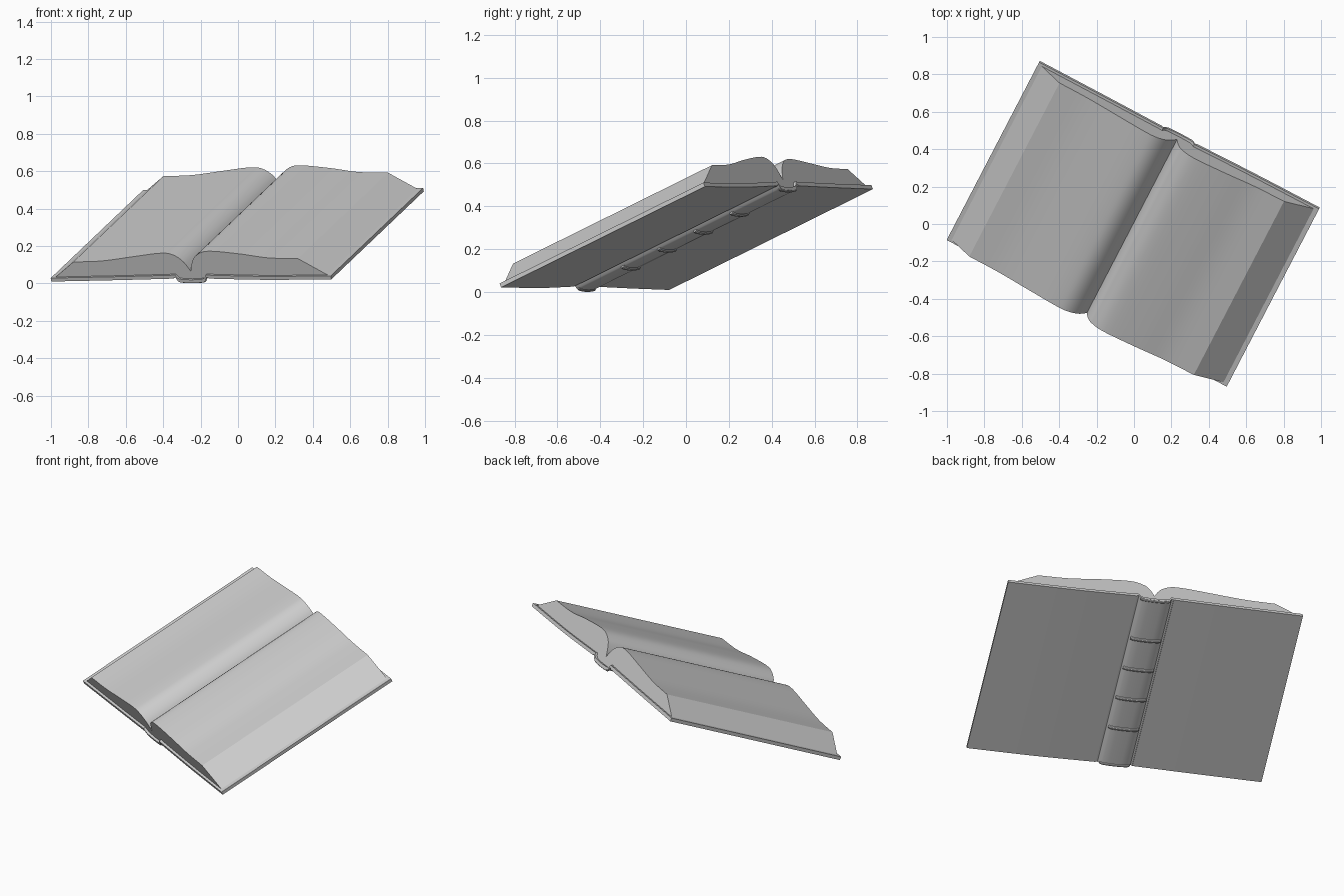
import bpy
from mathutils import Matrix, Vector

if "Cube" in bpy.data.objects:
    bpy.data.objects.remove(bpy.data.objects["Cube"])

# Book frame: a = across the covers, b = along the spine, c = up off the covers
A = Vector((0.887, -0.461, 0)).normalized()
B = Vector((0.423, 0.812, 0.402))
B = (B - A * B.dot(A)).normalized()
C = A.cross(B)
FRAME = Matrix((A, B, C)).transposed().to_4x4()
FRAME.translation = (-0.25, -0.472, 0.02)
LENGTH = 1.17


def smooth(ob, angle=0.5):
    bpy.ops.object.select_all(action='DESELECT')
    ob.select_set(True)
    bpy.context.view_layer.objects.active = ob
    bpy.ops.object.shade_smooth_by_angle(angle=angle)


def spline(pts, steps=5):
    """Catmull-Rom curve through 2D points."""
    p = [Vector(q) for q in pts]
    p = [p[0] * 2 - p[1]] + p + [p[-1] * 2 - p[-2]]
    out = []
    for i in range(1, len(p) - 2):
        p0, p1, p2, p3 = p[i - 1:i + 3]
        for k in range(steps):
            t = k / steps
            out.append((p1 * 2 + (p2 - p0) * t + (p0 * 2 - p1 * 5 + p2 * 4 - p3) * t * t
                        + (p1 * 3 - p0 - p2 * 3 + p3) * t ** 3) / 2)
    return out + [p[-2]]


def extrude(name, profile, b0, b1):
    """Closed (a, c) profile, listed clockwise, run along the spine."""
    n = len(profile)
    verts = [(p[0], b, p[1]) for b in (b0, b1) for p in profile]
    faces = [(i, i + n, (i + 1) % n + n, (i + 1) % n) for i in range(n)]
    faces += [tuple(range(n)), tuple(range(2 * n - 1, n - 1, -1))]
    me = bpy.data.meshes.new(name)
    me.from_pydata(verts, [], faces)
    ob = bpy.data.objects.new(name, me)
    bpy.context.collection.objects.link(ob)
    ob.matrix_world = FRAME
    smooth(ob)
    return ob


def ribbon(bottom, thick):
    """Thicken an (a, c) line upward into a closed profile."""
    return [(x, z + thick) for x, z in bottom] + [(x, z) for x, z in reversed(bottom)]


def rib(name, path, b, radius):
    """Round cord laid across the spine."""
    cu = bpy.data.curves.new(name, 'CURVE')
    cu.dimensions = '3D'
    cu.bevel_depth = radius
    cu.bevel_resolution = 3
    cu.use_fill_caps = True
    sp = cu.splines.new('POLY')
    sp.points.add(len(path) - 1)
    for pt, (x, z) in zip(sp.points, path):
        pt.co = (x, b, z, 1)
    ob = bpy.data.objects.new(name, cu)
    bpy.context.collection.objects.link(ob)
    ob.matrix_world = FRAME
    bpy.ops.object.select_all(action='DESELECT')
    ob.select_set(True)
    bpy.context.view_layer.objects.active = ob
    bpy.ops.object.convert(target='MESH')
    smooth(bpy.context.object)


# Cover boards, gently bowed
extrude("left_board", ribbon(spline([(-0.845, -0.011), (-0.45, -0.003), (-0.105, 0.006)]), 0.02), 0, LENGTH)
extrude("right_board", ribbon(spline([(0.105, 0.006), (0.45, -0.001), (0.845, 0.002)]), 0.02), 0, LENGTH)

# Spine with hinge folds on both sides
half = [(-0.11, 0.01), (-0.094, 0.012), (-0.084, -0.004), (-0.07, -0.013), (-0.035, -0.016)]
spine = half + [(0, -0.017)] + [(-x, z) for x, z in reversed(half)]
extrude("spine", ribbon(spine, 0.016), 0, LENGTH)

# Raised bands and rolled end caps
path = spine[2:-2]
for i in range(4):
    rib(f"spine_band_{i + 1}", path, 0.262 + 0.208 * i, 0.010)
rib("spine_cap_front", path, 0.008, 0.007)
rib("spine_cap_back", path, LENGTH - 0.008, 0.007)

# Page blocks: fore-edge slope, then a curved top falling into the gutter
left_top = spline([(-0.697, 0.097), (-0.525, 0.103), (-0.33, 0.128), (-0.18, 0.147),
                   (-0.10, 0.143), (-0.04, 0.105), (0, 0.043)])
extrude("left_pages", [(-0.828, 0.005)] + left_top +
        [(0, -0.005), (-0.07, -0.002), (-0.10, 0.022), (-0.45, 0.01)], 0.014, LENGTH - 0.014)
right_top = spline([(0, 0.043), (0.018, 0.095), (0.05, 0.135), (0.128, 0.16), (0.316, 0.144),
                    (0.482, 0.121), (0.66, 0.117)])
extrude("right_pages", right_top + [(0.825, 0.018), (0.45, 0.012), (0.10, 0.022),
        (0.07, -0.002), (0, -0.005)], 0.014, LENGTH - 0.014)
